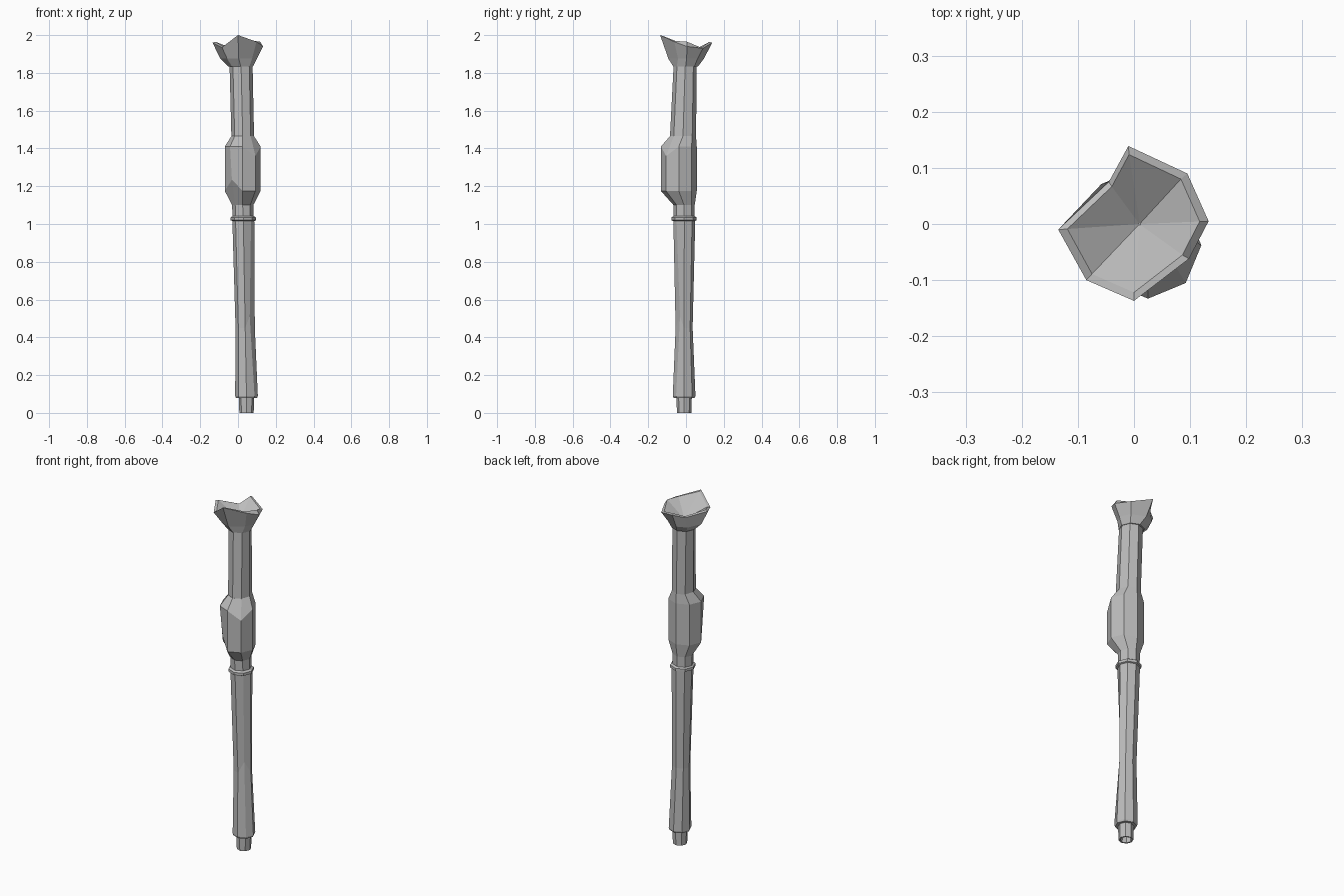
import bpy
import bmesh
import math
from mathutils import Vector

SIDES = 8
cube = bpy.data.objects.get("Cube")
if cube:
    bpy.data.objects.remove(cube, do_unlink=True)

grey = bpy.data.materials.new("plain grey")
grey.use_nodes = True
tone = (0.5, 0.5, 0.5, 1)
grey.diffuse_color = tone
grey.node_tree.nodes["Principled BSDF"].inputs["Base Color"].default_value = tone


def ring(x, y, z, rx, ry=None):
    """Eight points around a centre, starting at +x and going anticlockwise."""
    ry = ry or rx
    steps = [math.tau * i / SIDES for i in range(SIDES)]
    return [Vector((x + rx * math.cos(a), y + ry * math.sin(a), z)) for a in steps]


def loft(name, rings, caps=True):
    """Skin a stack of rings into a flat-shaded solid."""
    bm = bmesh.new()
    loops = [[bm.verts.new(p) for p in r] for r in rings]
    for low, high in zip(loops, loops[1:]):
        for i in range(SIDES):
            j = (i + 1) % SIDES
            bm.faces.new((low[i], low[j], high[j], high[i]))
    if caps:
        bm.faces.new(loops[0][::-1])
        bm.faces.new(loops[-1])
    bmesh.ops.recalc_face_normals(bm, faces=bm.faces)
    mesh = bpy.data.meshes.new(name)
    bm.to_mesh(mesh)
    bm.free()
    mesh.materials.append(grey)
    obj = bpy.data.objects.new(name, mesh)
    bpy.context.collection.objects.link(obj)
    return obj


# Hollow end peg
loft("end_peg", [ring(0.045, -0.01, 0.05, 0.028), ring(0.045, -0.01, 0, 0.03),
                 ring(0.045, -0.01, 0, 0.038), ring(0.045, -0.01, 0.09, 0.041)])

# Lower shaft with a slim, dented waist
waist = ring(0.038, -0.01, 0.45, 0.051, 0.045)
waist[7] += Vector((-0.012, 0.01, 0.06))
loft("lower_shaft", [ring(0.045, -0.01, 0.08, 0.056), ring(0.045, -0.01, 0.09, 0.06),
                     waist, ring(0.028, -0.009, 1.02, 0.058)])

# Collar band
loft("collar_band", [ring(0.028, -0.011, z, r) for z, r in
                     ((1.015, 0.056), (1.02, 0.067), (1.035, 0.067), (1.042, 0.056))])

# Thick grip, pushed forward, with one chipped corner at each end
grip_low = ring(0.025, -0.038, 1.175, 0.095)
grip_high = ring(0.025, -0.038, 1.41, 0.095)
grip_low[5] += Vector((0.01, 0.01, 0.06))
grip_high[7] += Vector((0, 0, -0.05))
loft("grip", [ring(0.026, -0.01, 1.02, 0.055), ring(0.025, -0.01, 1.1, 0.056),
              grip_low, grip_high, ring(0.025, -0.016, 1.465, 0.06, 0.069)])

# Upper shaft
loft("upper_shaft", [ring(0.025, -0.016, 1.46, 0.06, 0.069),
                     ring(0.016, -0.004, 1.85, 0.061)])

# Jagged cup: outer rim, inner rim, and a hollow running to a point
rim = [Vector(p) for p in (
    (0.133, 0.005, 1.94), (0.095, 0.09, 1.93), (-0.01, 0.139, 1.96), (-0.045, 0.075, 1.93),
    (-0.135, -0.01, 1.96), (-0.085, -0.1, 1.935), (0, -0.137, 2.0), (0.098, -0.062, 1.965))]
lip = [Vector((p.x * 0.88, p.y * 0.89, p.z + 0.004)) for p in rim]
lip[0].z = 1.965
lip[6].z = 1.995
belly = [Vector((p.x * 0.72 + 0.004, p.y * 0.68, 1.875)) for p in rim]
belly[3] += Vector((-0.03, 0.02, 0))
hollow = ring(0.01, 0, 1.88, 0.002)
loft("jagged_cup", [ring(0.014, -0.002, 1.835, 0.066), belly, rim, lip, hollow])
